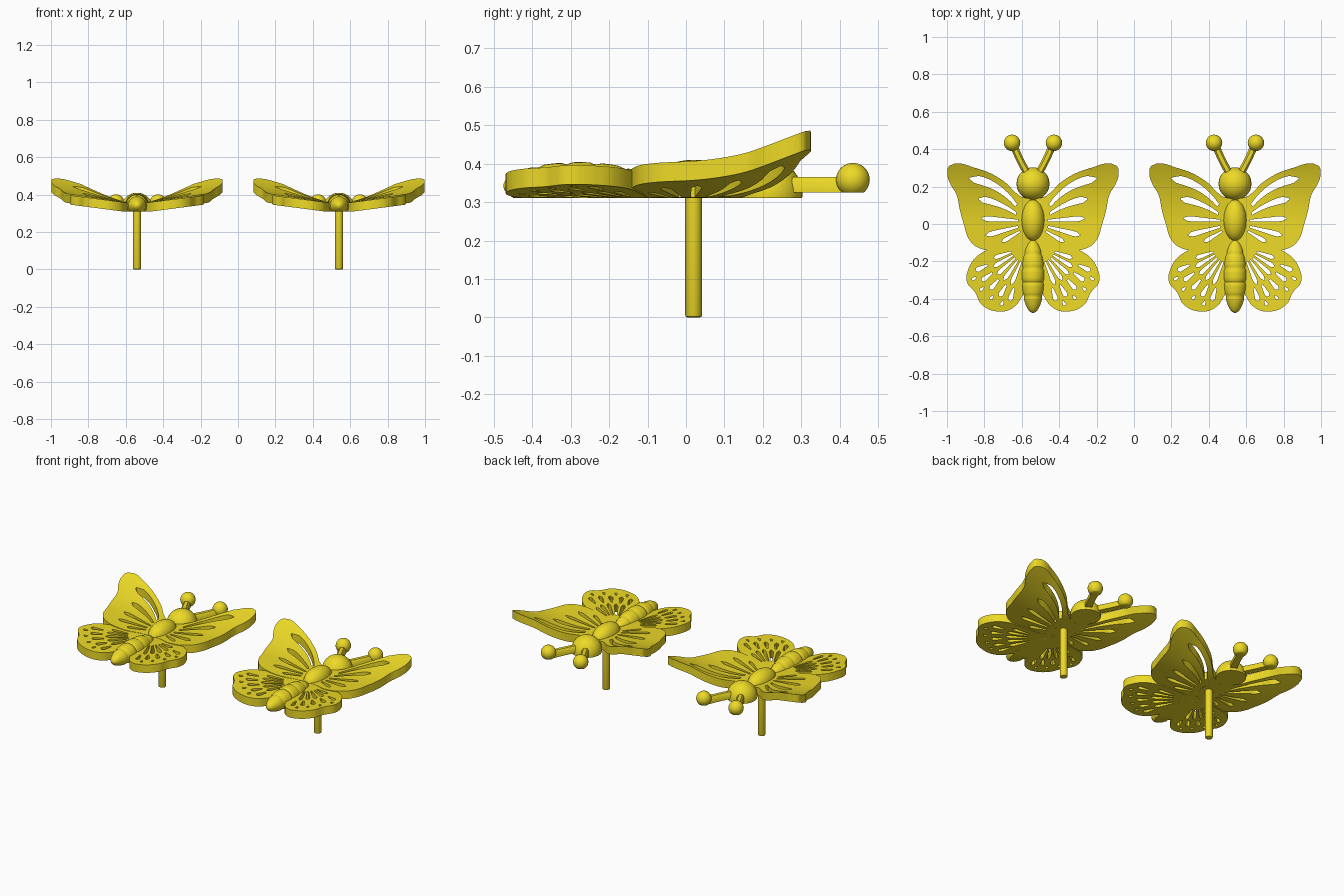
import bpy, bmesh, math
from mathutils import Vector

if "Cube" in bpy.data.objects:
    bpy.data.objects.remove(bpy.data.objects["Cube"])

gold = bpy.data.materials.new("gold")
gold.diffuse_color = (0.85, 0.70, 0.02, 1)
gold.use_nodes = True
gold.node_tree.nodes["Principled BSDF"].inputs["Base Color"].default_value = gold.diffuse_color
BASE = 0.31


def finish(bm, name, mirror=False):
    # one linked copy for each of the two butterflies
    bmesh.ops.recalc_face_normals(bm, faces=bm.faces)
    me = bpy.data.meshes.new(name)
    bm.to_mesh(me)
    bm.free()
    me.materials.append(gold)
    for side, x in (("left", -0.54), ("right", 0.54)):
        ob = bpy.data.objects.new(f"{side}_{name}", me)
        bpy.context.collection.objects.link(ob)
        ob.location.x = x
        if mirror:
            ob.modifiers.new("mirror", 'MIRROR').use_mirror_merge = False
        bpy.context.view_layer.objects.active = ob
        bpy.ops.object.select_all(action='DESELECT')
        ob.select_set(True)
        if side == "right":
            bpy.ops.object.shade_smooth_by_angle(angle=math.radians(40))


def slot(a, b, w, bend=0.0, n=8):
    # teardrop opening, narrow at a, wide and round at b
    a, b = Vector(a), Vector(b)
    d = b - a
    nrm = Vector((-d.y, d.x)).normalized()
    left, right = [], []
    for i in range(n + 1):
        t = i / n
        p = a + d * t + nrm * bend * 4 * t * (1 - t)
        h = 0.5 * w * (0.3 + 0.7 * t) * math.sqrt(max(0.02, 1 - max(0, (t - 0.75) / 0.25) ** 2))
        left.append(p + nrm * h)
        right.append(p - nrm * h)
    return right + left[::-1]


def wing(name, outline, holes, height, thick):
    # filled outline with openings
    cu = bpy.data.curves.new(name, 'CURVE')
    cu.dimensions, cu.fill_mode, cu.resolution_u = '2D', 'BOTH', 5
    sp = cu.splines.new('BEZIER')
    sp.bezier_points.add(len(outline) - 1)
    for bp, (x, y) in zip(sp.bezier_points, outline):
        bp.co = (x, y, 0)
        bp.handle_left_type = bp.handle_right_type = 'AUTO'
    sp.use_cyclic_u = True
    for hole in holes:
        sp = cu.splines.new('POLY')
        sp.points.add(len(hole) - 1)
        for p, c in zip(sp.points, hole):
            p.co = (c[0], c[1], 0, 1)
        sp.use_cyclic_u = True
    tmp = bpy.data.objects.new(name, cu)
    bpy.context.collection.objects.link(tmp)
    me = bpy.data.meshes.new_from_object(tmp.evaluated_get(bpy.context.evaluated_depsgraph_get()))
    bpy.data.objects.remove(tmp)
    bm = bmesh.new()
    bm.from_mesh(me)
    bmesh.ops.remove_doubles(bm, verts=bm.verts, dist=0.0005)
    # slice into a grid so the sheet can curve
    for i in range(-12, 13):
        for no in ((1, 0, 0), (0, 1, 0)):
            bmesh.ops.bisect_plane(bm, geom=bm.verts[:] + bm.edges[:] + bm.faces[:],
                                   plane_co=Vector(no) * i * 0.04, plane_no=no)
    for v in bm.verts:
        v.co.z = height(v.co.x, v.co.y)
    ext = bmesh.ops.extrude_face_region(bm, geom=bm.faces[:], use_keep_orig=True)
    for v in ext["geom"]:
        if isinstance(v, bmesh.types.BMVert):
            v.co.z = max(BASE, v.co.z - thick)
    finish(bm, name, mirror=True)


# fore wings
wing("fore_wings",
     [(0.0, 0.12), (0.07, 0.15), (0.165, 0.235), (0.30, 0.297), (0.445, 0.312), (0.458, 0.27),
      (0.44, 0.21), (0.41, 0.16), (0.39, 0.07), (0.37, 0.0), (0.34, -0.085), (0.285, -0.13),
      (0.165, -0.135), (0.08, -0.10), (0.0, -0.06)],
     [slot((0.09, 0.10), (0.34, 0.245), 0.055, 0.03),
      slot((0.09, 0.055), (0.29, 0.135), 0.042, 0.012),
      slot((0.08, 0.018), (0.275, 0.03), 0.032),
      slot((0.08, -0.015), (0.25, -0.06), 0.032),
      slot((0.07, -0.04), (0.165, -0.095), 0.026)],
     lambda u, v: 0.35 + 0.15 * u + 0.7 * max(0, v) ** 2 * min(1, u / 0.3), 0.05)


def ray(deg, r0, r1, w):
    c, s = math.cos(math.radians(deg)), math.sin(math.radians(deg))
    return slot((0.03 + r0 * c, -0.12 + r0 * s), (0.03 + r1 * c, -0.12 + r1 * s), w)


# hind wings
holes = [ray(a, 0.09, r, 0.026) for a, r in
         ((-19, 0.19), (-31, 0.21), (-43, 0.22), (-55, 0.22), (-67, 0.22))]
holes += [ray(a, 0.235, 0.305, 0.03) for a in (-25, -37, -49, -61, -72)]
holes += [ray(a, 0.32, 0.345, 0.02) for a in (-31, -43, -55, -66)]
wing("hind_wings",
     [(0.0, -0.08), (0.08, -0.10), (0.18, -0.12), (0.29, -0.165), (0.345, -0.24), (0.353, -0.31),
      (0.31, -0.365), (0.275, -0.43), (0.19, -0.468), (0.11, -0.45), (0.05, -0.37), (0.0, -0.25)],
     holes, lambda u, v: 0.35 + 0.13 * u, 0.05)


def lathe(name, profile, zc, zscale, cut=BASE, seg=28):
    # round body part along y, flat underneath
    bm = bmesh.new()
    rings = [[bm.verts.new((r * math.cos(2 * math.pi * k / seg), y,
                            zc + zscale * r * math.sin(2 * math.pi * k / seg)))
              for k in range(seg)] for y, r in profile]
    for a, b in zip(rings, rings[1:]):
        for k in range(seg):
            bm.faces.new((a[k], a[(k + 1) % seg], b[(k + 1) % seg], b[k]))
    bm.faces.new(rings[0])
    bm.faces.new(rings[-1][::-1])
    res = bmesh.ops.bisect_plane(bm, geom=bm.verts[:] + bm.edges[:] + bm.faces[:],
                                 plane_co=(0, 0, cut), plane_no=(0, 0, -1), clear_outer=True)
    bmesh.ops.holes_fill(bm, edges=[e for e in bm.edges if e.is_boundary])
    finish(bm, name)


def oval(yc, ry, rx, n=18):
    return [(yc - ry * math.cos(math.pi * i / n), max(0.002, rx * math.sin(math.pi * i / n)))
            for i in range(n + 1)]


lathe("head", oval(0.215, 0.088, 0.088), 0.322, 1.0)
lathe("thorax", oval(0.02, 0.11, 0.062), 0.345, 1.05)

# abdomen with ring grooves
prof = []
for y, r in oval(-0.28, 0.195, 0.062, 60):
    groove = min(abs(y - g) for g in (-0.16, -0.235, -0.31, -0.385))
    prof.append((y, r * (1 - 0.10 * max(0, 1 - groove / 0.014))))
lathe("abdomen", prof, 0.342, 1.0)

# antenna stalks
bm = bmesh.new()
path = [Vector(p) for p in ((0.025, 0.26), (0.055, 0.315), (0.08, 0.365), (0.108, 0.43))]
rings = []
for i, p in enumerate(path):
    d = (path[min(i + 1, 3)] - path[max(i - 1, 0)]).normalized()
    side = Vector((d.y, -d.x))
    ring = []
    for s, z in ((-0.02, 0.325), (0.02, 0.325), (0.02, 0.352), (0.01, 0.365), (-0.01, 0.365), (-0.02, 0.352)):
        q = p + side * s
        ring.append(bm.verts.new((q.x, q.y, z)))
    rings.append(ring)
for a, b in zip(rings, rings[1:]):
    for k in range(6):
        bm.faces.new((a[k], a[(k + 1) % 6], b[(k + 1) % 6], b[k]))
bm.faces.new(rings[0])
bm.faces.new(rings[-1][::-1])
finish(bm, "antenna_stalks", mirror=True)

# antenna knobs
bm = bmesh.new()
bmesh.ops.create_uvsphere(bm, u_segments=20, v_segments=12, radius=0.044)
bmesh.ops.translate(bm, verts=bm.verts, vec=(0.112, 0.434, 0.358))
bmesh.ops.bisect_plane(bm, geom=bm.verts[:] + bm.edges[:] + bm.faces[:],
                       plane_co=(0, 0, 0.325), plane_no=(0, 0, -1), clear_outer=True)
bmesh.ops.holes_fill(bm, edges=[e for e in bm.edges if e.is_boundary])
finish(bm, "antenna_knobs", mirror=True)

# mounting pin
bm = bmesh.new()
bmesh.ops.create_cone(bm, cap_ends=True, segments=16, radius1=0.022, radius2=0.022, depth=0.34)
bmesh.ops.translate(bm, verts=bm.verts, vec=(0, 0.02, 0.17))
rim = [e for e in bm.edges if all(v.co.z < 0.001 for v in e.verts)]
bmesh.ops.bevel(bm, geom=rim, offset=0.006, segments=2, affect='EDGES', profile=0.5)
finish(bm, "pin")
